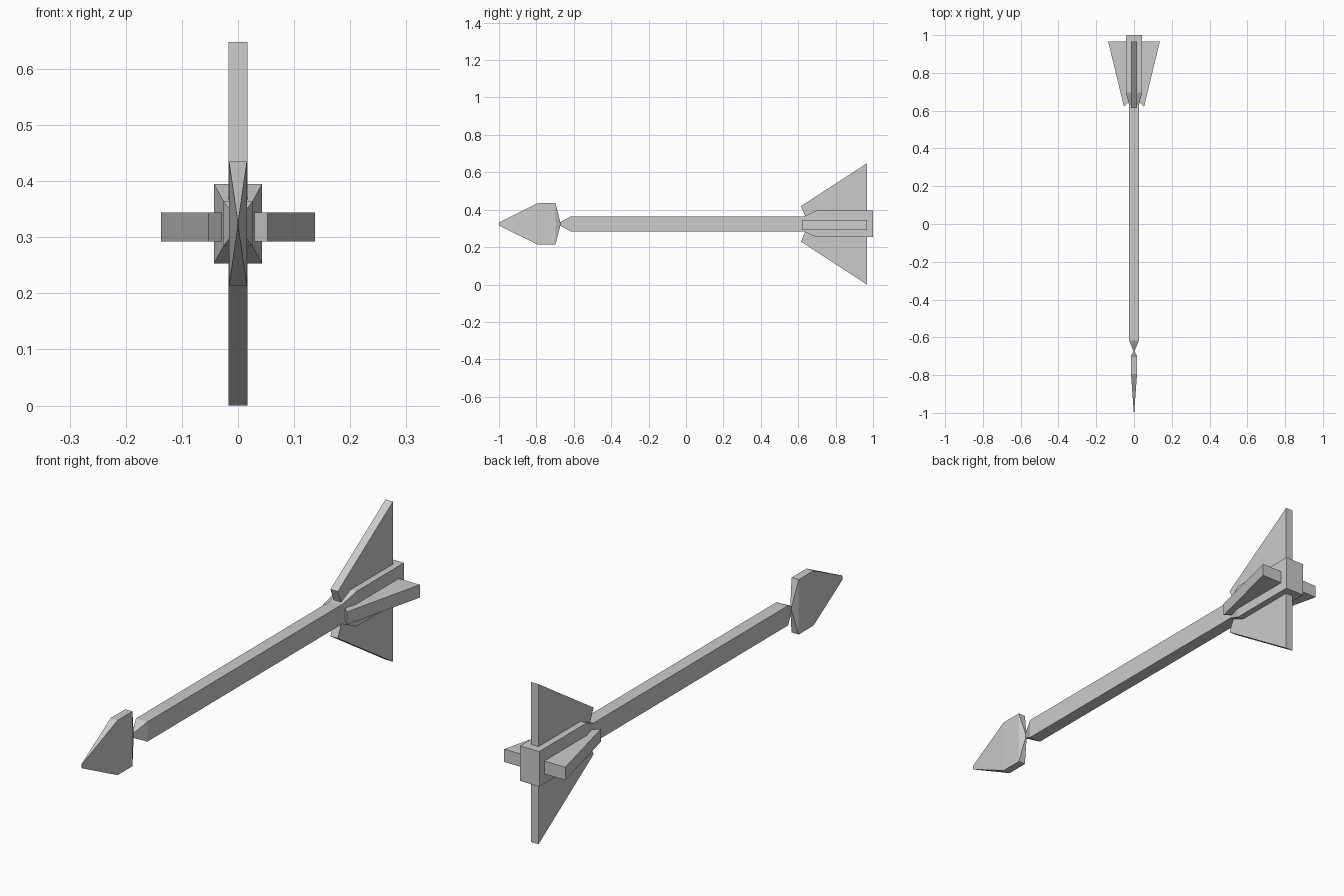
import bpy

if "Cube" in bpy.data.objects:
    bpy.data.objects.remove(bpy.data.objects["Cube"])

ZC = 0.324  # height of the arrow's axis


def make(name, verts, faces):
    mesh = bpy.data.meshes.new(name)
    mesh.from_pydata(verts, [], faces)
    mesh.update()
    obj = bpy.data.objects.new(name, mesh)
    bpy.context.collection.objects.link(obj)
    return obj


def loft(name, rings):
    """Rectangular sections (y, half width, half height) joined along y."""
    verts, faces = [], []
    for y, w, h in rings:
        verts += [(-w, y, ZC - h), (w, y, ZC - h), (w, y, ZC + h), (-w, y, ZC + h)]
    for r in range(len(rings) - 1):
        a = 4 * r
        for i in range(4):
            j = (i + 1) % 4
            faces.append((a + i, a + j, a + 4 + j, a + 4 + i))
    n = len(verts)
    faces += [(3, 2, 1, 0), (n - 4, n - 3, n - 2, n - 1)]
    return make(name, verts, faces)


def fin(name, profile, half, place):
    """Extrude a (y, distance from axis) outline; place maps it into space."""
    n = len(profile)
    verts = [place(y, d, t) for t in (-half, half) for y, d in profile]
    faces = [tuple(range(n))[::-1], tuple(range(n, 2 * n))]
    faces += [(i, (i + 1) % n, n + (i + 1) % n, n + i) for i in range(n)]
    obj = make(name, verts, faces)
    # consistent outward normals whichever way the fin was mirrored
    import bmesh
    bm = bmesh.new()
    bm.from_mesh(obj.data)
    bmesh.ops.recalc_face_normals(bm, faces=bm.faces)
    bm.to_mesh(obj.data)
    bm.free()


# Arrowhead: thin blade pinched at the tip and the neck
loft("arrowhead", [(-1.0, 0.001, 0.008), (-0.793, 0.016, 0.111),
                   (-0.698, 0.016, 0.111), (-0.672, 0.003, 0.010)])

# Shaft flaring into the tail block
loft("shaft", [(-0.672, 0.003, 0.010), (-0.616, 0.026, 0.040), (0.63, 0.026, 0.040),
               (0.697, 0.043, 0.071), (1.0, 0.043, 0.071)])

# Tall vertical fins and short side fins
tall = [(0.615, 0.095), (0.967, 0.324), (0.967, 0.03), (0.642, 0.03)]
short = [(0.62, 0.053), (0.967, 0.137), (0.967, 0.015), (0.658, 0.015)]
for s, v, h in ((1, "top", "right"), (-1, "bottom", "left")):
    fin(v + "_fin", tall, 0.0165, lambda y, d, t: (t, y, ZC + s * d))
    fin(h + "_fin", short, 0.026, lambda y, d, t: (s * d, y, 0.318 + t))
